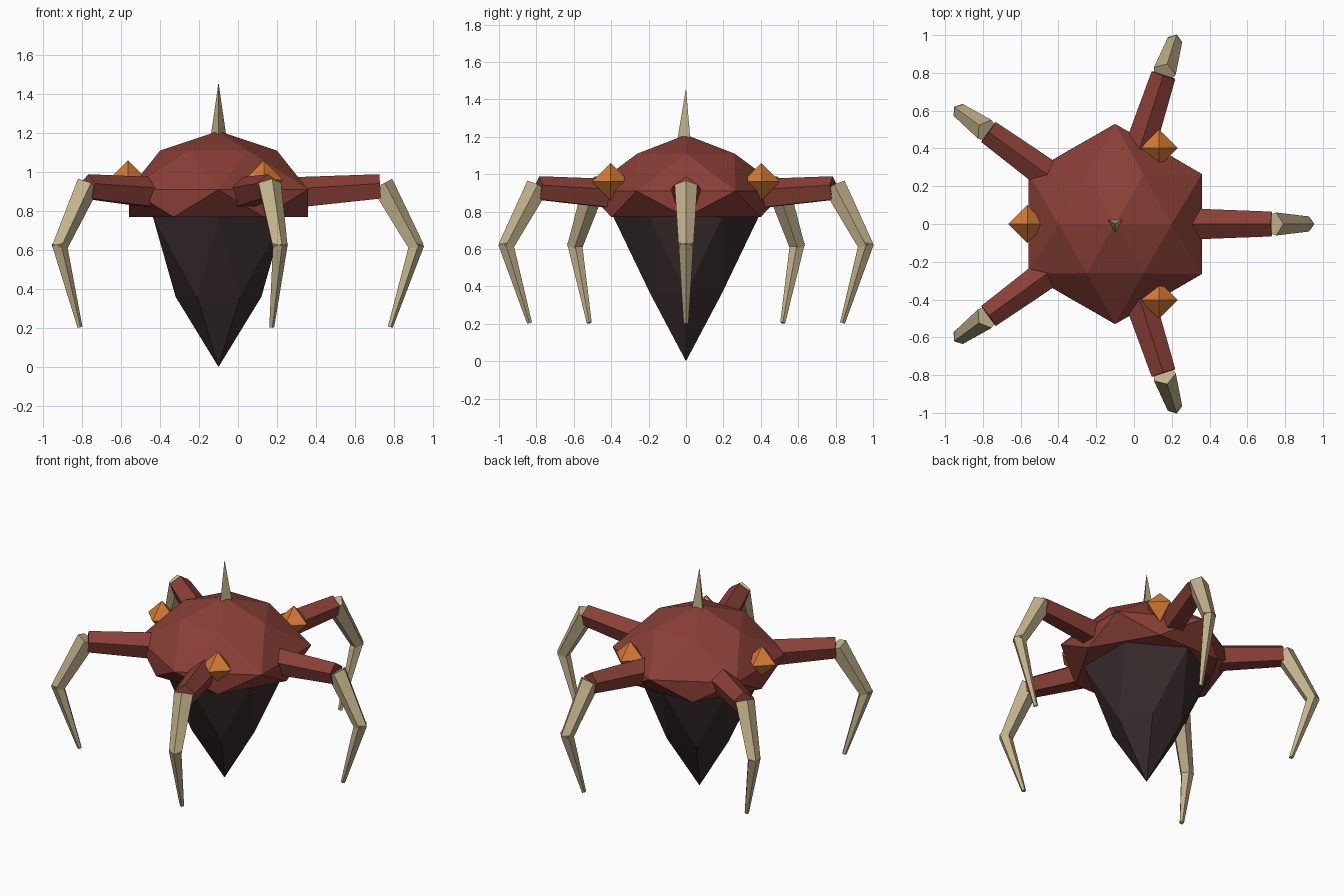
import bpy
import bmesh
from math import cos, sin, pi, radians
from mathutils import Vector, Matrix

old = bpy.data.objects.get("Cube")
if old:
    bpy.data.objects.remove(old, do_unlink=True)

CENTRE = Vector((-0.1, 0, 0))


def material(name, rgb):
    mat = bpy.data.materials.new(name)
    mat.use_nodes = True
    mat.diffuse_color = (*rgb, 1)
    bsdf = mat.node_tree.nodes["Principled BSDF"]
    bsdf.inputs["Base Color"].default_value = (*rgb, 1)
    bsdf.inputs["Roughness"].default_value = 0.8
    return mat


RED = material("dark red shell", (0.25, 0.05, 0.038))
DARK = material("dark brown", (0.04, 0.025, 0.026))
BONE = material("bone", (0.55, 0.45, 0.26))
ORANGE = material("orange crystal", (0.68, 0.2, 0.035))


def finish(bm, name, mat):
    bmesh.ops.recalc_face_normals(bm, faces=bm.faces)
    mesh = bpy.data.meshes.new(name)
    bm.to_mesh(mesh)
    bm.free()
    mesh.materials.append(mat)
    obj = bpy.data.objects.new(name, mesh)
    bpy.context.collection.objects.link(obj)
    return obj


def faceted(name, mat, tip_z, rings):
    """Six-sided gem: a tip, then rings (radius, z, half-step twist), then a cap."""
    bm = bmesh.new()
    tip = bm.verts.new(CENTRE + Vector((0, 0, tip_z)))
    loops = []
    for radius, z, twist in rings:
        angles = [(k + twist / 2) * pi / 3 for k in range(6)]
        loops.append([bm.verts.new(CENTRE + Vector((radius * cos(a), radius * sin(a), z)))
                      for a in angles])
    for k in range(6):
        bm.faces.new((tip, loops[0][k], loops[0][(k + 1) % 6]))
    for (upper, lower), ring in zip(zip(loops, loops[1:]), rings):
        # The twisted loop sits half a step ahead of the straight one
        a, b = (lower, upper) if ring[2] else (upper, lower)
        for k in range(6):
            n = (k + 1) % 6
            bm.faces.new((a[k], a[n], b[k]))
            bm.faces.new((b[k], b[n], a[n]))
    bm.faces.new(loops[-1])
    return finish(bm, name, mat)


def limb(name, mat, start, end, r1, r2, turn):
    """Five-sided tapered segment in the xz plane, one edge upward, swung about the centre."""
    start, end = Vector((start[0], 0, start[1])), Vector((end[0], 0, end[1]))
    axis = (end - start).normalized()
    side = Vector((0, 1, 0))
    up = axis.cross(side)
    if up.z < 0:
        up.negate()
    if axis.x < 0:
        up = Vector((abs(up.x), 0, -abs(up.z)))
    swing = Matrix.Rotation(turn, 3, "Z")
    bm = bmesh.new()
    loops = []
    for point, r in ((start, r1), (end, r2)):
        loops.append([bm.verts.new(CENTRE + swing @ (point + r * (up * cos(a) + side * sin(a))))
                      for a in (k * 2 * pi / 5 for k in range(5))])
    for k in range(5):
        n = (k + 1) % 5
        bm.faces.new((loops[0][k], loops[0][n], loops[1][n], loops[1][k]))
    bm.faces.new(loops[0])
    bm.faces.new(loops[1])
    return finish(bm, name, mat)


# Domed shell and hanging pointed underside
faceted("shell", RED, 1.21, [(0.3, 1.11, 0), (0.53, 0.91, 1), (0.46, 0.77, 0)])
faceted("underside", DARK, 0, [(0.22, 0.36, 0), (0.39, 0.775, 1)])

# Three-sided spike on top
bm = bmesh.new()
bmesh.ops.create_cone(bm, cap_ends=True, segments=3, radius1=0.045, radius2=0, depth=0.27,
                      matrix=Matrix.Translation(CENTRE + Vector((0, 0, 1.325))))
lowest = min(bm.verts, key=lambda v: v.co.y)
if abs(lowest.co.x - CENTRE.x) > 0.01 or lowest.co.y > -0.04:
    bmesh.ops.rotate(bm, verts=bm.verts, cent=CENTRE, matrix=Matrix.Rotation(pi, 3, "Z"))
finish(bm, "top_spike", BONE)

# Three octahedral crystals around the shell
for i, degrees in enumerate((60, 180, 300)):
    a = radians(degrees)
    spot = CENTRE + Vector((0.465 * cos(a), 0.465 * sin(a), 0.96))
    bm = bmesh.new()
    ring = [bm.verts.new(spot + Vector((0.1 * cos(k * pi / 2), 0.1 * sin(k * pi / 2), 0)))
            for k in range(4)]
    for dz in (0.1, -0.1):
        point = bm.verts.new(spot + Vector((0, 0, dz)))
        for k in range(4):
            bm.faces.new((point, ring[k], ring[(k + 1) % 4]))
    finish(bm, f"crystal_{i + 1}", ORANGE)

# Five legs: red thigh, bone shin and bone claw (distance from centre, height)
for i in range(5):
    turn = i * 2 * pi / 5
    limb(f"thigh_{i + 1}", RED, (0.36, 0.885), (0.83, 0.92), 0.088, 0.069, turn)
    limb(f"shin_{i + 1}", BONE, (0.835, 0.935), (1.015, 0.61), 0.064, 0.042, turn)
    limb(f"claw_{i + 1}", BONE, (1.015, 0.635), (0.88, 0.205), 0.042, 0.014, turn)
